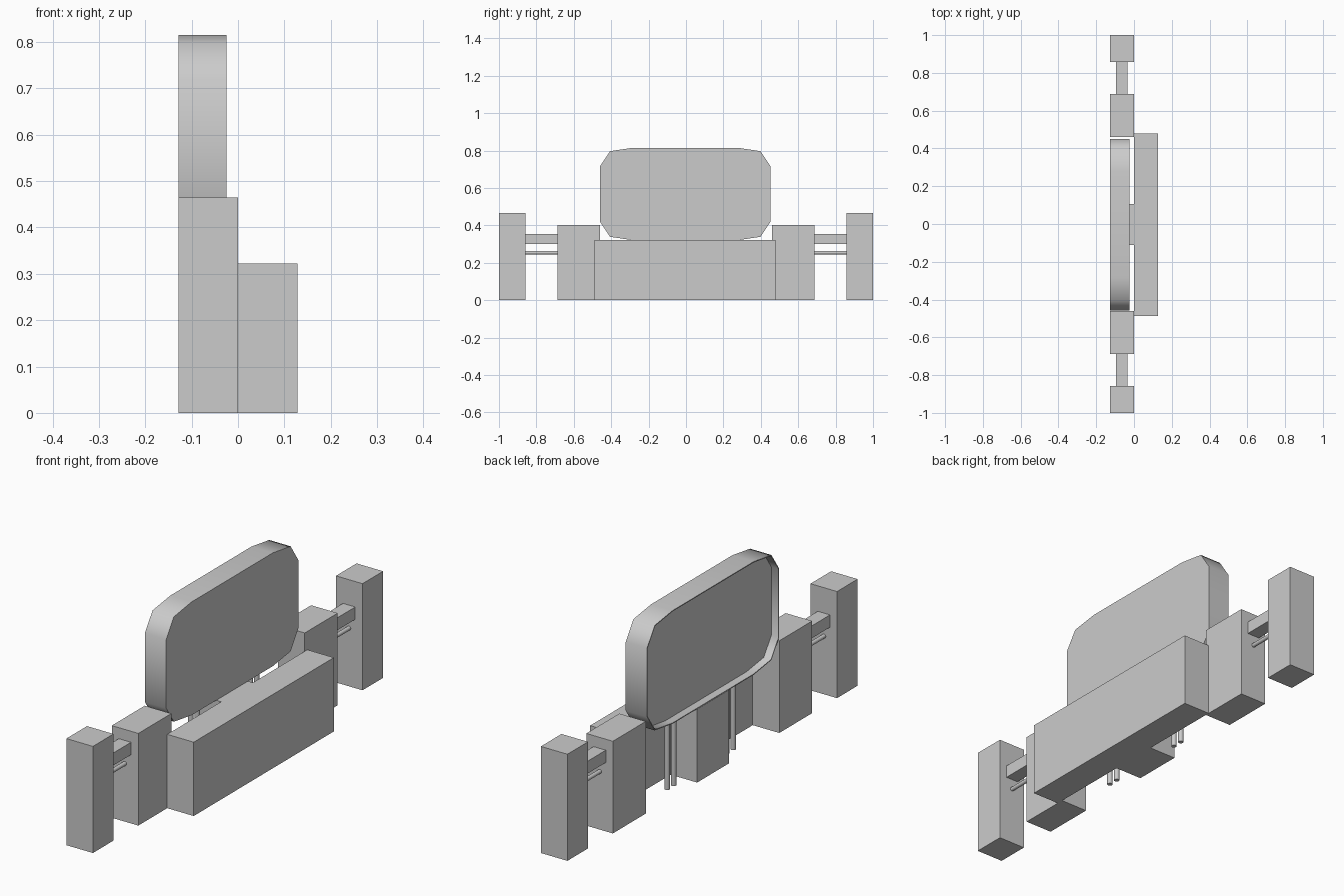
import bpy, bmesh
from mathutils import Matrix

if "Cube" in bpy.data.objects:
    bpy.data.objects.remove(bpy.data.objects["Cube"])


def finish(name, bm):
    bmesh.ops.recalc_face_normals(bm, faces=bm.faces)
    me = bpy.data.meshes.new(name)
    bm.to_mesh(me)
    bm.free()
    ob = bpy.data.objects.new(name, me)
    bpy.context.collection.objects.link(ob)
    return ob


def box(name, lo, hi):
    bm = bmesh.new()
    bmesh.ops.create_cube(bm, size=1)
    for v in bm.verts:
        v.co = [(a + b) / 2 + c * (b - a) for a, b, c in zip(lo, hi, v.co)]
    return finish(name, bm)


def rod(name, centre, radius, length, axis='Z'):
    bm = bmesh.new()
    bmesh.ops.create_cone(bm, cap_ends=True, segments=12, radius1=radius,
                          radius2=radius, depth=length)
    if axis == 'Y':
        bmesh.ops.rotate(bm, verts=bm.verts, matrix=Matrix.Rotation(1.5707963, 3, 'X'))
    bmesh.ops.translate(bm, verts=bm.verts, vec=centre)
    ob = finish(name, bm)
    for p in ob.data.polygons:
        p.use_smooth = len(p.vertices) == 4
    ob.data.set_sharp_from_angle(angle=0.7)
    return ob


BACK, FRONT = -0.128, -0.025

# Planter in front and the block behind it
box("front_planter", (0, -0.488, 0), (0.128, 0.478, 0.322))
box("centre_block", (BACK, -0.112, 0), (0, 0.106, 0.32))

# Wing walls, end posts and the rails joining them
for side, s in (("left", -1), ("right", 1)):
    def span(name, y0, y1, x0, x1, z0, z1):
        ys = sorted((s * y0, s * y1))
        box(f"{side}_{name}", (x0, ys[0], z0), (x1, ys[1], z1))
    span("wing_block", 0.46, 0.687, BACK, 0, 0, 0.402)
    span("end_post", 0.858, 1.0, BACK, 0, 0, 0.465)
    span("rail", 0.687, 0.858, -0.094, -0.035, 0.30, 0.354)
    rod(f"{side}_thin_rail", (-0.065, s * 0.7725, 0.254), 0.009, 0.171, 'Y')

# Pairs of round legs under the panel
for i, y in enumerate((-0.232, -0.188, 0.178, 0.222)):
    rod(f"panel_leg_{i + 1}", (-0.065, y, 0.17), 0.011, 0.34)

# Panel: rounded outline, flat front, recessed back with a thin lip
quarter = [(0.455, 0.15), (0.402, 0.229), (0.28, 0.247)]
outline = (quarter + [(-y, z) for y, z in reversed(quarter)]
           + [(-y, -z) for y, z in quarter]
           + [(y, -z) for y, z in reversed(quarter)])
bm = bmesh.new()
front = bm.faces.new([bm.verts.new((FRONT, y - 0.004, z + 0.568)) for y, z in outline])
ext = bmesh.ops.extrude_face_region(bm, geom=[front], use_keep_orig=True)
for v in ext["geom"]:
    if isinstance(v, bmesh.types.BMVert):
        v.co.x = BACK
back = next(f for f in ext["geom"] if isinstance(f, bmesh.types.BMFace))
bmesh.ops.recalc_face_normals(bm, faces=bm.faces)
bmesh.ops.inset_region(bm, faces=[back], thickness=0.004)
inner = bmesh.ops.extrude_face_region(bm, geom=[back])
bmesh.ops.translate(bm, vec=(0.035, 0, 0),
                    verts=[v for v in inner["geom"] if isinstance(v, bmesh.types.BMVert)])
if back.is_valid:
    bmesh.ops.delete(bm, geom=[back], context='FACES_ONLY')
panel = finish("sign_panel", bm)
for p in panel.data.polygons:
    p.use_smooth = abs(p.normal.x) < 0.5
panel.data.set_sharp_from_angle(angle=0.9)
